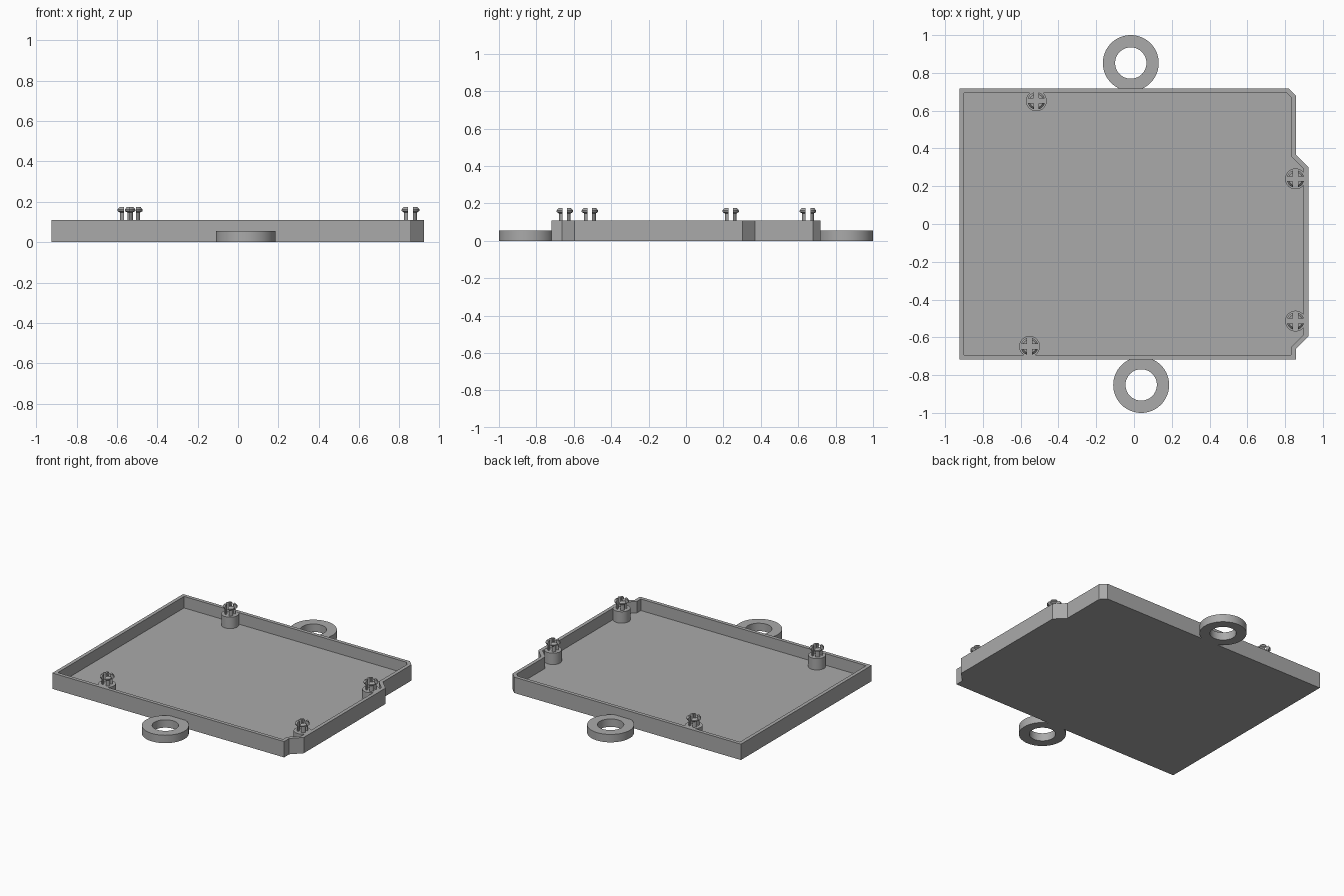
import bpy, bmesh, math
from mathutils import Matrix, Vector

cube = bpy.data.objects.get("Cube")
if cube:
    bpy.data.objects.remove(cube)

grey = bpy.data.materials.new("plain grey")
grey.use_nodes = True
colour = (0.4, 0.4, 0.4, 1)
grey.diffuse_color = colour
grey.node_tree.nodes["Principled BSDF"].inputs["Base Color"].default_value = colour

FLOOR, RIM, WALL, TIP = 0.03, 0.11, 0.025, 0.175
SLOT = 0.0125


def finish(bm, name, smooth=True, location=(0, 0, 0)):
    bmesh.ops.recalc_face_normals(bm, faces=bm.faces)
    mesh = bpy.data.meshes.new(name)
    bm.to_mesh(mesh)
    bm.free()
    mesh.materials.append(grey)
    obj = bpy.data.objects.new(name, mesh)
    obj.location = location
    bpy.context.collection.objects.link(obj)
    if smooth:
        bpy.ops.object.select_all(action='DESELECT')
        obj.select_set(True)
        bpy.context.view_layer.objects.active = obj
        bpy.ops.object.shade_smooth_by_angle(angle=math.radians(30))
    return obj


def lathe(profile, sides=48):
    """Revolve a closed (radius, height) profile about z."""
    bm = bmesh.new()
    rings = []
    for i in range(sides):
        a = math.tau * i / sides
        rings.append([bm.verts.new((r * math.cos(a), r * math.sin(a), z)) for r, z in profile])
    n = len(profile)
    for i in range(sides):
        p, q = rings[i], rings[(i + 1) % sides]
        for j in range(n):
            k = (j + 1) % n
            bm.faces.new((p[j], q[j], q[k], p[k]))
    return bm


def inset(points, d):
    """Offset a counter-clockwise outline inwards by d."""
    result = []
    for i, p in enumerate(points):
        e1 = (p - points[i - 1]).normalized()
        e2 = (points[(i + 1) % len(points)] - p).normalized()
        n1, n2 = Vector((-e1.y, e1.x)), Vector((-e2.y, e2.x))
        result.append(p + (n1 + n2) * d / (1 + n1.dot(n2)))
    return result


# Tray: notched outline with a raised rim
outline = [Vector(p) for p in (
    (-0.925, -0.718), (0.857, -0.718), (0.857, -0.662), (0.923, -0.596), (0.923, 0.302),
    (0.857, 0.368), (0.857, 0.68), (0.819, 0.718), (-0.925, 0.718))]
inner = inset(outline, WALL)
bm = bmesh.new()
loops = [[bm.verts.new((p.x, p.y, z)) for p in pts]
         for pts, z in ((outline, 0), (outline, RIM), (inner, RIM), (inner, FLOOR))]
for a, b in zip(loops, loops[1:]):
    for i in range(len(a)):
        j = (i + 1) % len(a)
        bm.faces.new((a[i], a[j], b[j], b[i]))
bm.faces.new(loops[0])
bm.faces.new(loops[-1])
finish(bm, "tray", smooth=False)

# Mounting rings on the front and back edges
for name, x, y in (("front_ring", 0.038, -0.852), ("back_ring", -0.017, 0.852)):
    ring = lathe([(0.083, 0), (0.148, 0), (0.148, 0.055), (0.083, 0.055)], 64)
    finish(ring, name, location=(x, y, 0))


def split_pin():
    """Four hooked prongs separated by a cross-shaped slot."""
    bm = lathe([(0.02, RIM - 0.005), (0.034, RIM - 0.005), (0.034, 0.147), (0.046, 0.154),
                (0.046, 0.162), (0.036, TIP), (0.02, TIP)])
    for axis in ((1, 0, 0), (0, 1, 0)):
        bmesh.ops.bisect_plane(bm, geom=bm.verts[:] + bm.edges[:] + bm.faces[:],
                               plane_co=Vector(axis) * SLOT, plane_no=axis, clear_inner=True)
        bmesh.ops.holes_fill(bm, edges=[e for e in bm.edges if e.is_boundary], sides=0)
    prong = bm.verts[:] + bm.edges[:] + bm.faces[:]
    for k in range(1, 4):
        copy = bmesh.ops.duplicate(bm, geom=prong)["geom"]
        bmesh.ops.rotate(bm, verts=[v for v in copy if isinstance(v, bmesh.types.BMVert)],
                         matrix=Matrix.Rotation(k * math.pi / 2, 3, 'Z'))
    return bm


# Standoffs, each with a split snap pin
spots = {"back_right": (-0.517, 0.652), "back_left": (0.855, 0.239),
         "front_left": (0.855, -0.514), "front_right": (-0.553, -0.648)}
for name, (x, y) in spots.items():
    bm = bmesh.new()
    bmesh.ops.create_cone(bm, cap_ends=True, segments=48, radius1=0.055, radius2=0.055,
                          depth=RIM - 0.02, matrix=Matrix.Translation((0, 0, RIM / 2 + 0.009)))
    finish(bm, name + "_standoff", location=(x, y, 0))
    finish(split_pin(), name + "_snap_pin", location=(x, y, 0))
